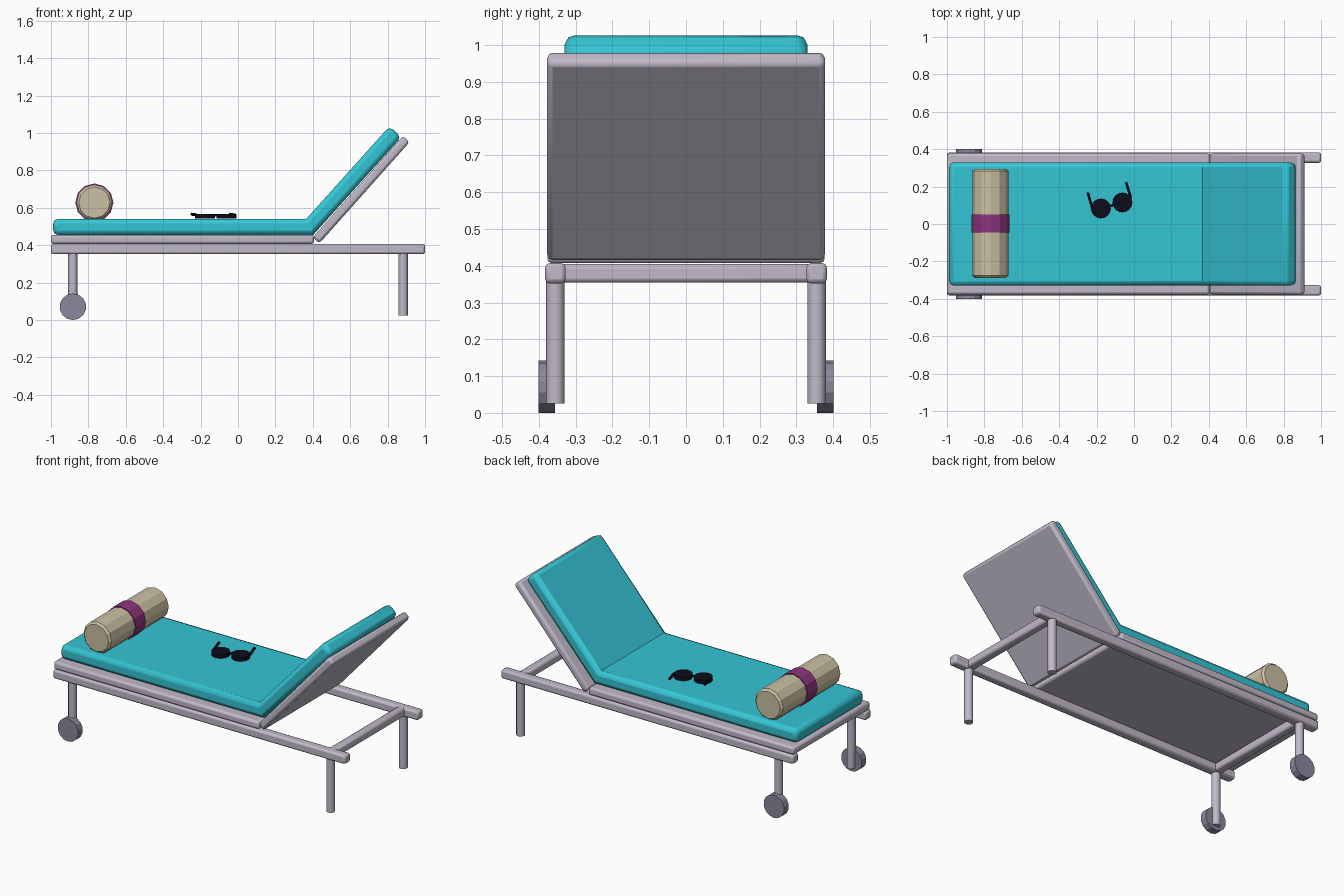
import bpy, bmesh, math
from mathutils import Vector

if "Cube" in bpy.data.objects:
    bpy.data.objects.remove(bpy.data.objects["Cube"], do_unlink=True)


def material(name, rgb):
    m = bpy.data.materials.new(name)
    m.use_nodes = True
    m.diffuse_color = (*rgb, 1)
    m.node_tree.nodes["Principled BSDF"].inputs["Base Color"].default_value = (*rgb, 1)
    return m


FRAME = material("pale lilac grey", (0.53, 0.49, 0.58))
TEAL = material("turquoise", (0.035, 0.56, 0.66))
TOWEL = material("sand", (0.60, 0.53, 0.37))
BAND = material("plum", (0.27, 0.035, 0.20))
WHEEL = material("slate grey", (0.25, 0.25, 0.34))
BLACK = material("black", (0.004, 0.004, 0.012))


def finish(bm, name, mat, bevel=0, segments=2, smooth=True):
    bmesh.ops.recalc_face_normals(bm, faces=bm.faces)
    me = bpy.data.meshes.new(name)
    bm.to_mesh(me)
    bm.free()
    me.materials.append(mat)
    ob = bpy.data.objects.new(name, me)
    bpy.context.collection.objects.link(ob)
    if bevel:
        mod = ob.modifiers.new("Rounded edges", "BEVEL")
        mod.width, mod.segments = bevel, segments
        mod.limit_method, mod.angle_limit = "ANGLE", math.radians(50)
    if smooth:
        bpy.ops.object.select_all(action="DESELECT")
        ob.select_set(True)
        bpy.context.view_layer.objects.active = ob
        bpy.ops.object.shade_smooth_by_angle(angle=math.radians(35))
    return ob


def slab(name, profile, half_width, mat, bevel, segments=2):
    """Side profile in x and z, extruded across the width."""
    bm = bmesh.new()
    face = bm.faces.new([bm.verts.new((x, -half_width, z)) for x, z in profile])
    ext = bmesh.ops.extrude_face_region(bm, geom=[face])
    verts = [v for v in ext["geom"] if isinstance(v, bmesh.types.BMVert)]
    bmesh.ops.translate(bm, vec=(0, 2 * half_width, 0), verts=verts)
    return finish(bm, name, mat, bevel, segments)


def box(name, lo, hi, mat, bevel=0):
    bm = bmesh.new()
    bmesh.ops.create_cube(bm, size=1)
    lo, hi = Vector(lo), Vector(hi)
    for v in bm.verts:
        v.co = Vector(c * s for c, s in zip(v.co, hi - lo)) + (lo + hi) / 2
    return finish(bm, name, mat, bevel)


def rod(name, a, b, radius, sides, mat, bevel=0, smooth=False):
    a, b = Vector(a), Vector(b)
    bm = bmesh.new()
    bmesh.ops.create_cone(bm, cap_ends=True, segments=sides, radius1=radius,
                          radius2=radius, depth=(b - a).length)
    ob = finish(bm, name, mat, bevel, 1, smooth)
    ob.location = (a + b) / 2
    ob.rotation_mode = "QUATERNION"
    ob.rotation_quaternion = (b - a).to_track_quat("Z", "Y")
    return ob


# Frame: side rails, legs and wheels, mirrored across the width
leg_x = 0.883
rail_y = 0.355
for side, s in (("left", 1), ("right", -1)):
    y = s * rail_y
    box(f"{side}_rail", (-1, y - 0.028, 0.352), (1, y + 0.028, 0.407), FRAME, 0.012)
    for end, x in (("wheel_end", -leg_x), ("foot_end", leg_x)):
        rod(f"{side}_{end}_leg", (x, y, 0.025), (x, y, 0.37), 0.025, 12, FRAME, smooth=True)
    rod(f"{side}_wheel", (-leg_x, s * 0.356, 0.071), (-leg_x, s * 0.401, 0.071),
        0.071, 14, WHEEL)

for end, x in (("wheel_end", -leg_x), ("foot_end", leg_x)):
    box(f"{end}_crossbar", (x - 0.026, -rail_y, 0.354), (x + 0.026, rail_y, 0.405), FRAME, 0.012)

# Panels under the cushion
box("seat_panel", (-1, -0.377, 0.407), (0.405, 0.377, 0.455), FRAME, 0.013)
slab("back_panel", [(0.40, 0.443), (0.435, 0.41), (0.917, 0.951), (0.882, 0.985)],
     0.378, FRAME, 0.015)

# Folded cushion
slab("cushion", [(-0.988, 0.455), (0.402, 0.455), (0.873, 0.978), (0.81, 1.036),
                 (0.365, 0.541), (-0.988, 0.541)], 0.33, TEAL, 0.025)

# Rolled towel with its band
tx, tz = -0.768, 0.628
rod("rolled_towel", (tx, -0.288, tz), (tx, 0.295, tz), 0.096, 12, TOWEL, 0.012)
rod("towel_band", (tx, -0.045, tz), (tx, 0.052, tz), 0.102, 12, BAND)

# Sunglasses lying on the seat
lenses = [Vector((-0.177, 0.083, 0)), Vector((-0.062, 0.115, 0))]
across = (lenses[1] - lenses[0]).normalized()
low, high = Vector((0, 0, 0.543)), Vector((0, 0, 0.566))
for side, c, s, tip in (("first", lenses[0], -1, (-0.247, 0.168, 0.566)),
                        ("second", lenses[1], 1, (-0.042, 0.222, 0.566))):
    rod(f"{side}_lens", c + low, c + high, 0.053, 16, BLACK)
    hinge = c + across * s * 0.047 + Vector((0, 0.012, 0.562))
    rod(f"{side}_temple_arm", hinge, tip, 0.008, 6, BLACK)
rod("bridge", lenses[0] + Vector((0, 0, 0.56)), lenses[1] + Vector((0, 0, 0.56)),
    0.007, 6, BLACK)
